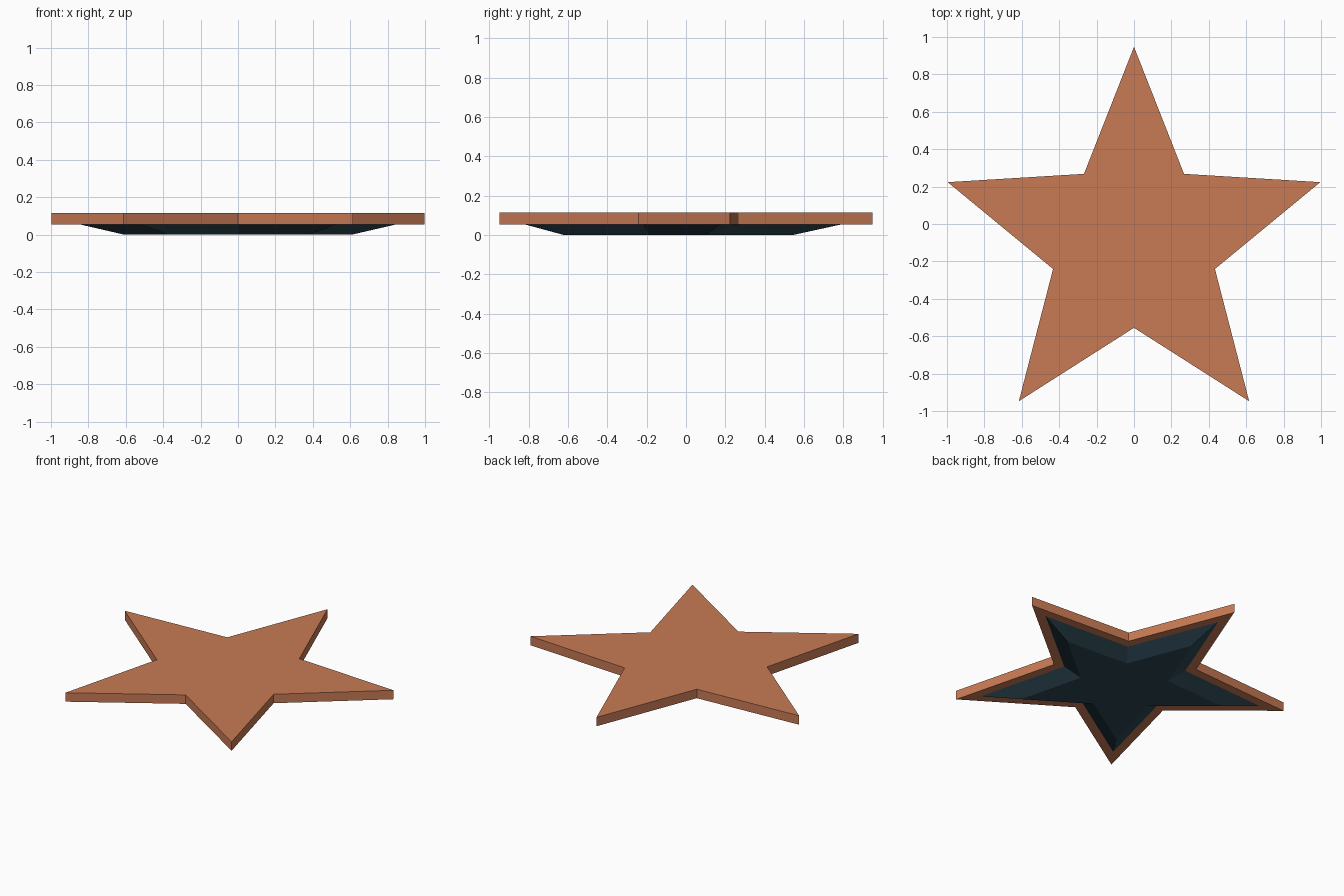
import bpy, math

if "Cube" in bpy.data.objects:
    bpy.data.objects.remove(bpy.data.objects["Cube"])

CENTRE_Y = -0.1            # star centre, so the bounding box is centred
OUTER, INNER = 1.0475, 0.455


def material(name, rgb):
    m = bpy.data.materials.new(name)
    m.diffuse_color = (*rgb, 1)
    m.use_nodes = True
    m.node_tree.nodes["Principled BSDF"].inputs["Base Color"].default_value = m.diffuse_color
    return m


def star_ring(scale, z):
    """Ten points of a five-pointed star, first tip towards +y."""
    pts = []
    for i in range(10):
        r = scale * (INNER if i % 2 else OUTER)
        a = math.radians(90 + 36 * i)
        pts.append((r * math.cos(a), CENTRE_Y + r * math.sin(a), z))
    return pts


def star_prism(name, low_scale, z0, high_scale, z1, mat):
    verts = star_ring(low_scale, z0) + star_ring(high_scale, z1)
    faces = [tuple(reversed(range(10))), tuple(range(10, 20))]
    faces += [(i, (i + 1) % 10, (i + 1) % 10 + 10, i + 10) for i in range(10)]
    mesh = bpy.data.meshes.new(name)
    mesh.from_pydata(verts, [], faces)
    mesh.materials.append(mat)
    ob = bpy.data.objects.new(name, mesh)
    bpy.context.collection.objects.link(ob)
    return ob


copper = material("copper orange", (0.58, 0.195, 0.09))
navy = material("dark slate blue", (0.025, 0.06, 0.085))

# Flat star slab on top
star_prism("star_plate", 1.0, 0.055, 1.0, 0.115, copper)
# Tapered dark backing underneath
star_prism("star_backing", 0.612, 0.0, 0.852, 0.055, navy)
